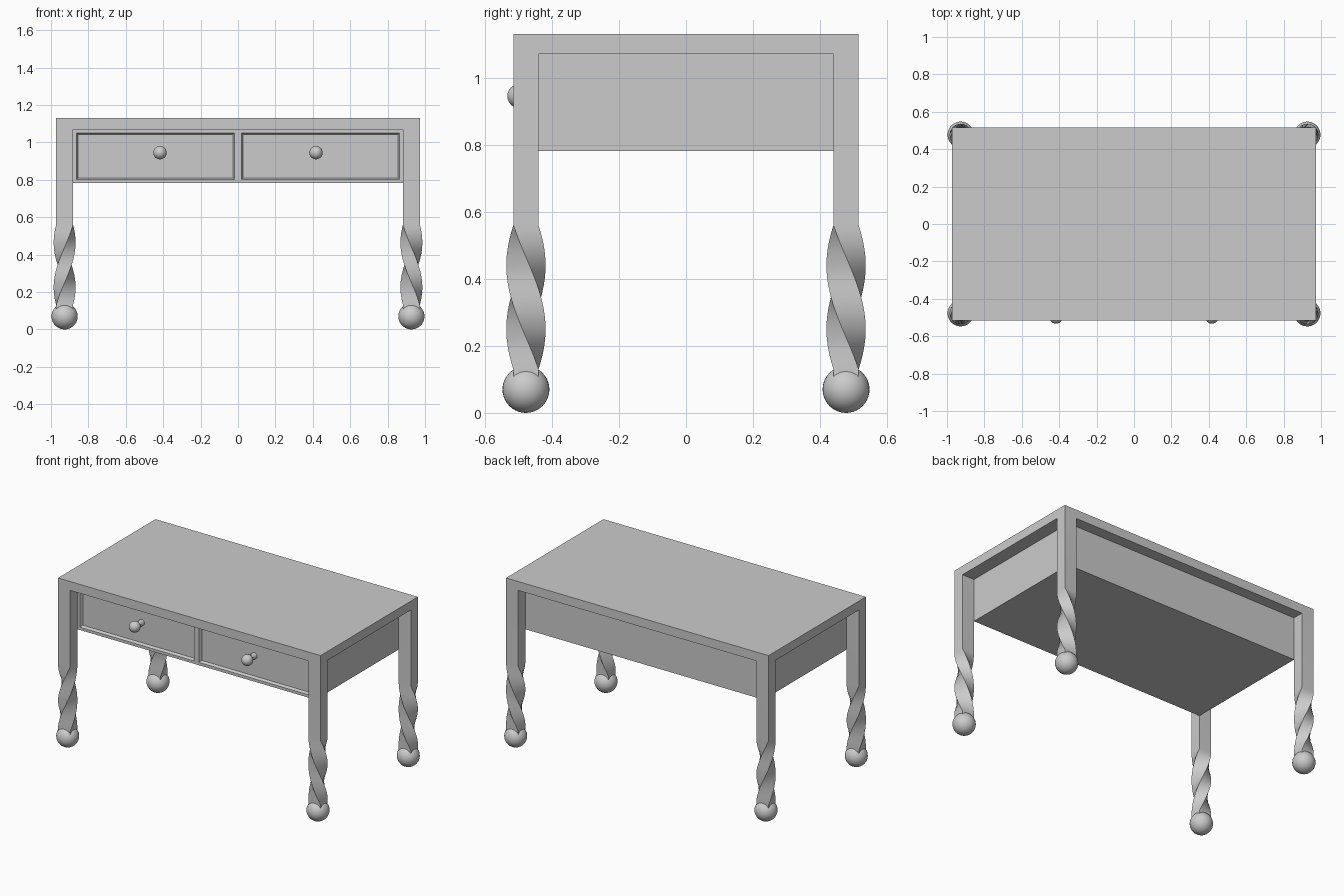
import bpy, bmesh, math
from mathutils import Matrix, Vector

if "Cube" in bpy.data.objects:
    bpy.data.objects.remove(bpy.data.objects["Cube"])

TX, TY = 0.972, 0.515          # half size of the top
LX, LY = 0.09, 0.075           # leg cross-section
BZ, UZ, TZ = 0.782, 1.07, 1.13  # apron bottom, top underside, top surface


def finish(name, bm, smooth=None, mirror=False):
    bmesh.ops.recalc_face_normals(bm, faces=bm.faces)
    me = bpy.data.meshes.new(name)
    bm.to_mesh(me)
    bm.free()
    ob = bpy.data.objects.new(name, me)
    bpy.context.collection.objects.link(ob)
    if smooth:
        bpy.ops.object.select_all(action='DESELECT')
        ob.select_set(True)
        bpy.context.view_layer.objects.active = ob
        bpy.ops.object.shade_smooth_by_angle(angle=math.radians(smooth))
    if mirror:
        ob.modifiers.new("Mirror", 'MIRROR').use_axis = (True, False, False)
    return ob


def box(hx, hy, z0, z1):
    bm = bmesh.new()
    m = Matrix.Translation((0, 0, (z0 + z1) / 2)) @ Matrix.Diagonal((2 * hx, 2 * hy, z1 - z0, 1))
    bmesh.ops.create_cube(bm, size=1, matrix=m)
    return bm


# table top
finish("table_top", box(TX, TY, UZ, TZ))

# apron with two recessed drawer fronts
bm = box(TX - LX, TY - LY, BZ, UZ)
bmesh.ops.bisect_plane(bm, geom=bm.verts[:] + bm.edges[:] + bm.faces[:],
                       plane_co=(0, 0, 0), plane_no=(1, 0, 0))
bm.normal_update()
fronts = [f for f in bm.faces if f.normal.y < -0.9]
bmesh.ops.inset_individual(bm, faces=fronts, thickness=0.027, depth=0)
bmesh.ops.inset_individual(bm, faces=fronts, thickness=0.012, depth=-0.018)
finish("drawer_case", bm)

# turned drawer knobs: profile of (radius, distance forward)
bm = bmesh.new()
profile = [(0.02, -0.03), (0.02, 0.0), (0.016, 0.02)]
profile += [(0.036 * math.sin(a), 0.057 - 0.036 * math.cos(a))
            for a in [math.radians(30 + 15 * i) for i in range(11)]]
pts = [bm.verts.new((0.417 + r, -(TY - LY) - d, 0.945)) for r, d in profile]
edges = [bm.edges.new(p) for p in zip(pts, pts[1:])]
bmesh.ops.spin(bm, geom=pts + edges, cent=(0.417, 0, 0.945), axis=(0, 1, 0),
               angle=2 * math.pi, steps=24)
bmesh.ops.remove_doubles(bm, verts=bm.verts, dist=1e-5)
finish("drawer_knob", bm, 40, True)

# legs: square post that twists half a turn, standing on a ball foot
T0, T1, STEPS = 0.13, 0.56, 24
for side, y in (("front", -1), ("back", 1)):
    c = Vector((TX - LX / 2, y * (TY - LY / 2), 0))
    rings = [(UZ, 0)] + [(T1 + (T0 - T1) * i / STEPS, math.pi * i / STEPS) for i in range(STEPS + 1)]
    rings.append((0.07, math.pi))
    bm = bmesh.new()
    prev = None
    for z, ang in rings:
        rot = Matrix.Rotation(ang, 3, 'Z')
        ring = [bm.verts.new(c + rot @ Vector((sx * LX / 2, sy * LY / 2, 0)) + Vector((0, 0, z)))
                for sx, sy in ((-1, -1), (1, -1), (1, 1), (-1, 1))]
        if prev:
            for i in range(4):
                j = (i + 1) % 4
                bm.faces.new((prev[i], prev[j], ring[j], ring[i]))
        else:
            bm.faces.new(ring)
        prev = ring
    bm.faces.new(prev)
    finish(side + "_leg", bm, 40, True)

    bm = bmesh.new()
    bmesh.ops.create_uvsphere(bm, u_segments=32, v_segments=20, radius=0.07,
                              matrix=Matrix.Translation(c + Vector((0, 0, 0.07))))
    finish(side + "_ball_foot", bm, 40, True)
